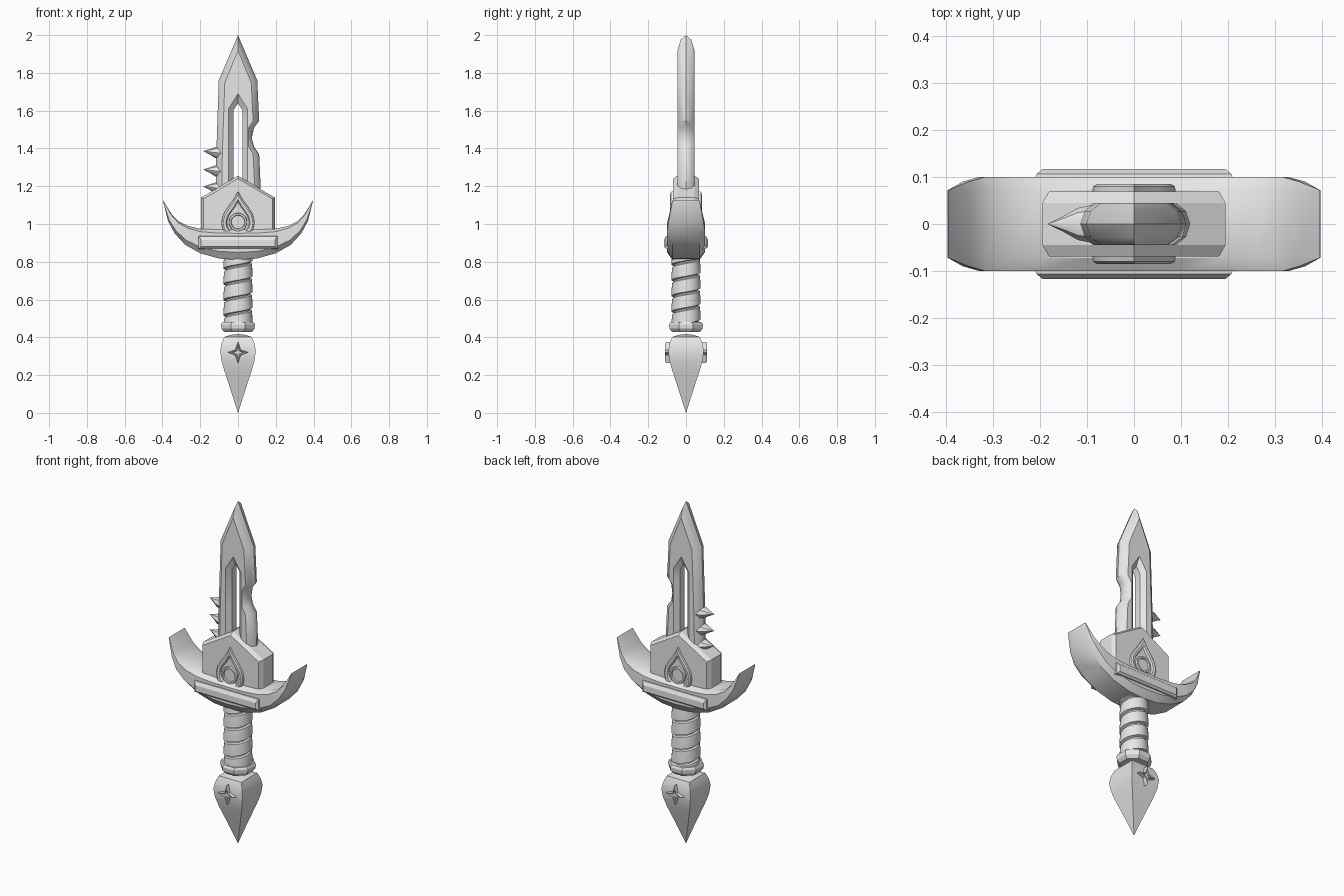
import bpy, bmesh, math
from mathutils import Vector

if "Cube" in bpy.data.objects:
    bpy.data.objects.remove(bpy.data.objects["Cube"])

grey = bpy.data.materials.new("plain grey")
grey.diffuse_color = (0.8, 0.8, 0.8, 1)
grey.use_nodes = True
grey.node_tree.nodes["Principled BSDF"].inputs["Base Color"].default_value = grey.diffuse_color


def finish(name, bm, smooth=0):
    bmesh.ops.remove_doubles(bm, verts=bm.verts, dist=1e-5)
    bmesh.ops.recalc_face_normals(bm, faces=bm.faces)
    me = bpy.data.meshes.new(name)
    bm.to_mesh(me)
    bm.free()
    me.materials.append(grey)
    ob = bpy.data.objects.new(name, me)
    bpy.context.collection.objects.link(ob)
    if smooth:
        bpy.ops.object.select_all(action='DESELECT')
        ob.select_set(True)
        bpy.context.view_layer.objects.active = ob
        bpy.ops.object.shade_smooth_by_angle(angle=math.radians(smooth))
    return ob


def loft(name, rings, smooth=0, caps=True):
    """Bridge a list of equal closed rings and cap both ends."""
    bm = bmesh.new()
    vs = [[bm.verts.new(p) for p in r] for r in rings]
    n = len(vs[0])
    for a, b in zip(vs, vs[1:]):
        for i in range(n):
            j = (i + 1) % n
            bm.faces.new((a[i], a[j], b[j], b[i]))
    if caps:
        bm.faces.new(vs[0])
        bm.faces.new(vs[-1])
    return finish(name, bm, smooth)


def plate(name, layers, smooth=0):
    """Stack of (xz outline, y) layers."""
    return loft(name, [[(x, y, z) for x, z in o] for o, y in layers], smooth)


def scaled(outline, k, c):
    return [(c[0] + (x - c[0]) * k, c[1] + (z - c[1]) * k) for x, z in outline]


def mirrored(half):
    """Right half outline, bottom to top, becomes a full outline."""
    return half + [(-x, z) for x, z in reversed(half) if x > 1e-6]


# Blade: slotted, rounded edges, notch on the right side
right = [(.12, 1.05), (.12, 1.2), (.112, 1.37), (.085, 1.41), (.073, 1.455),
         (.085, 1.51), (.112, 1.545), (.102, 1.76)]
left = [(-.102, 1.76), (-.115, 1.37), (-.12, 1.05)]


def blade_station(x, z):
    s = 1 if x > 0 else -1
    if x == 0:
        o, i, a, b = (0, 2.0), (0, 1.92), (0, 1.69), (0, 1.64)
    else:
        top = z > 1.7
        zs = 1.61 if top else min(z, 1.6)
        o = (x, z)
        i = (s * max(abs(x) - .032, .056), z - (.012 if top else 0))
        a, b = (s * .05, zs), (s * .025, zs - (.01 if top else 0))
    m = (o[0] * .7 + i[0] * .3, o[1] * .7 + i[1] * .3)
    front = [(m, .028), (i, .045), (a, .045), (b, .02)]
    pts = [(o[0], 0, o[1])]
    pts += [(p[0], -y, p[1]) for p, y in front]
    pts += [(p[0], y, p[1]) for p, y in reversed(front)]
    return pts


loft("blade", [blade_station(x, z) for x, z in right + [(0, 2.0)] + left], 35)

# Spikes along the left edge
for z in (1.382, 1.285, 1.195):
    rings = []
    for x, r, dz in ((-.09, 1, -.006), (-.12, .85, -.004), (-.15, .42, 0), (-.183, .02, .004)):
        rings.append([(x, .04 * r * math.cos(t), z + dz + .034 * r * math.sin(t))
                      for t in [k * math.pi / 4 for k in range(8)]])
    loft("blade_spike", rings, 40)

# Five-sided block holding the blade
block = [(-.195, .9), (.195, .9), (.195, 1.14), (0, 1.255), (-.195, 1.14)]
small = scaled(block, .93, (0, 1.05))
plate("blade_socket", [(small, -.069), (block, -.045), (block, .045), (small, .069)])

# Curved crossguard with chamfered faces
outer = [(0, .81), (.1, .817), (.2, .845), (.28, .89), (.335, .95), (.37, 1.015), (.397, 1.12)]
inner = [(0, .97), (.1, .97), (.2, .975), (.265, .99), (.315, 1.015), (.35, 1.05), (.396, 1.125)]
depth = [.1, .1, .1, .1, .1, .09, .072]


def guard_station(o, i, d, s):
    o, i = Vector(o), Vector(i)
    row = [(o, .072), (o.lerp(i, .25), d), (o.lerp(i, .88), d), (i, .072)]
    return ([(s * p.x, -y, p.y) for p, y in row]
            + [(s * p.x, y, p.y) for p, y in reversed(row)])


stations = list(zip(outer, inner, depth))
loft("crossguard", [guard_station(*t, -1) for t in reversed(stations)]
     + [guard_station(*t, 1) for t in stations[1:]], 30)

# Teardrop outline and four-pointed star outline
drop = mirrored([(0, .92), (.05, .935), (.08, .965), (.09, 1.005), (.08, 1.05),
                 (.055, 1.09), (.025, 1.13), (0, 1.175)])
star = []
for k in range(8):
    r = .056 if k % 2 == 0 else .02
    star.append((r * math.cos(k * math.pi / 4), .32 + r * math.sin(k * math.pi / 4)))
circle = [(math.cos(k * math.pi / 10), math.sin(k * math.pi / 10)) for k in range(20)]


def disc(r):
    return [(r * x, 1.01 + r * z) for x, z in circle]


def rect(w, z0, z1):
    return [(-w, z0), (w, z0), (w, z1), (-w, z1)]


for s, side in ((-1, "front"), (1, "back")):
    # Raised teardrop rim with a round gem setting
    c = (0, 1.01)
    plate(side + "_teardrop", [(drop, s * .06), (scaled(drop, .97, c), s * .08),
                               (scaled(drop, .88, c), s * .085), (scaled(drop, .72, c), s * .083),
                               (scaled(drop, .66, c), s * .072)], 30)
    plate(side + "_gem", [(disc(.05), s * .065), (disc(.047), s * .084),
                          (disc(.038), s * .084), (disc(.035), s * .076)], 30)
    # Long bar across the guard
    plate(side + "_guard_bar", [(rect(.212, .868, .937), s * .09),
                                (rect(.208, .87, .935), s * .106),
                                (rect(.195, .88, .915), s * .117)])
    # Star on the pommel
    c = (0, .32)
    plate(side + "_star", [(star, s * .07), (star, s * .104), (scaled(star, .88, c), s * .11),
                           (scaled(star, .6, c), s * .108), (scaled(star, .5, c), s * .1)])

# Grip: spiral-wrapped band, rising counterclockwise
bm = bmesh.new()
N, pitch, z0, z1 = 32, .083, .47, .83
profile = [(0, .064), (.06, .078), (.45, .0765), (.86, .073), (.92, .064)]
rows = [(k + f, r) for k in range(-1, 6) for f, r in profile]
grid = []
for h, r in rows:
    line = []
    for a in range(N + 1):
        t = 2 * math.pi * a / N
        z = min(max(z0 + pitch * (h + a / N), z0), z1)
        line.append(bm.verts.new((r * math.cos(t), r * math.sin(t), z)))
    grid.append(line)
for p, q in zip(grid, grid[1:]):
    for a in range(N):
        quad = (p[a], p[a + 1], q[a + 1], q[a])
        zs = [v.co.z for v in quad]
        if max(zs) - min(zs) > 1e-4:
            bm.faces.new(quad)
bmesh.ops.delete(bm, geom=[v for v in bm.verts if not v.link_faces], context='VERTS')
finish("wrapped_grip", bm, 40)


def ring(r, z, n, turn=0.0):
    return [(r * math.cos(turn + 2 * math.pi * k / n),
             r * math.sin(turn + 2 * math.pi * k / n), z) for k in range(n)]


# Eight-sided collar below the grip
loft("collar", [ring(r, z, 8, math.pi / 8) for r, z in
                ((.08, .428), (.095, .446), (.097, .468), (.09, .48))])

# Square tapering pommel
q = math.sqrt(2)
pommel = [(.0005, 0), (.025, .078), (.05, .155), (.073, .225), (.088, .28), (.094, .33),
          (.086, .37), (.073, .402), (.04, .413), (.001, .418)]
loft("pommel", [ring(r * q, z, 4, math.pi / 4) for r, z in pommel], 30)
